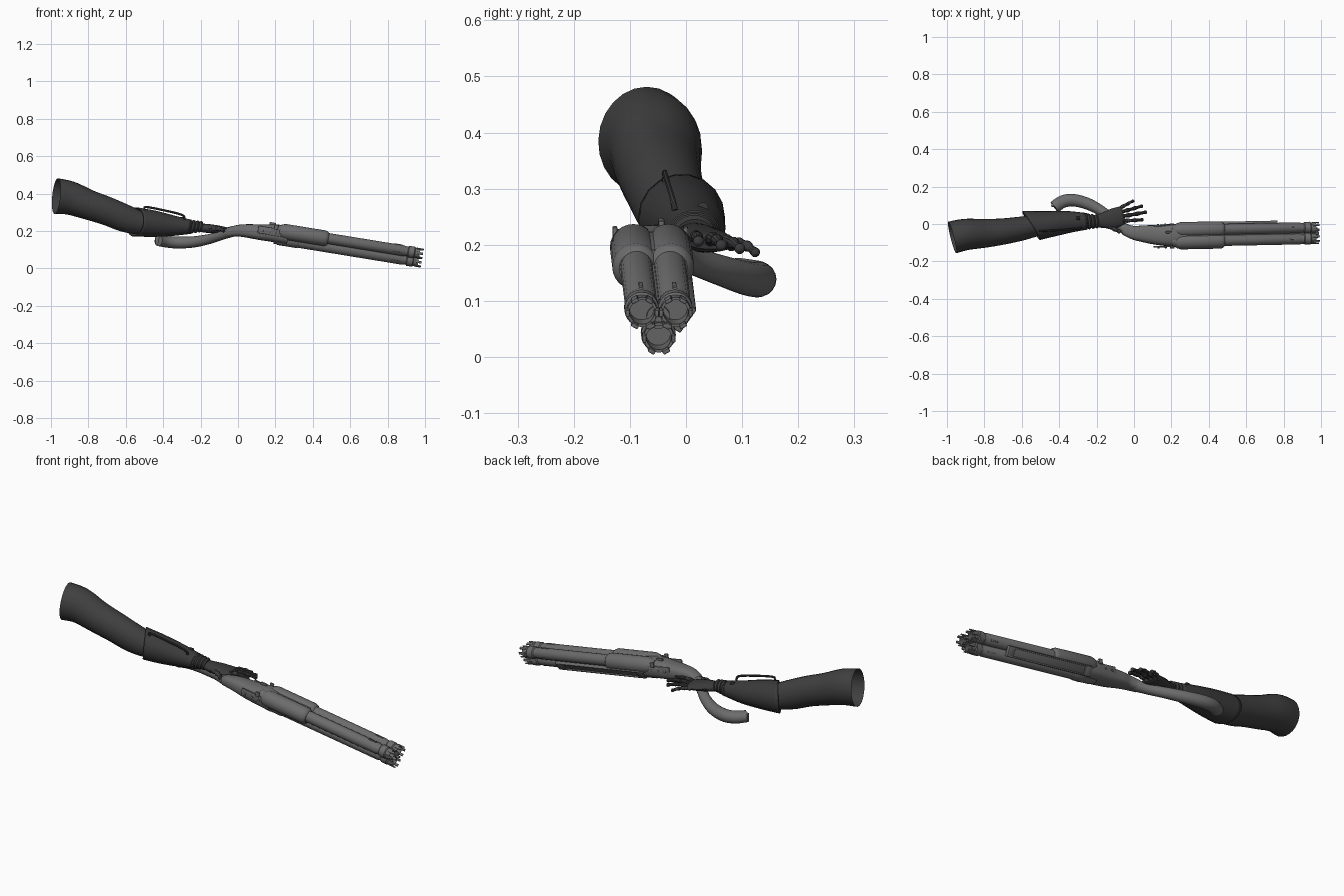
import bpy, bmesh, math
from mathutils import Vector, Matrix

old = bpy.data.objects.get("Cube")
if old:
    bpy.data.objects.remove(old, do_unlink=True)


def material(name, v):
    m = bpy.data.materials.new(name)
    m.use_nodes = True
    m.diffuse_color = (v, v, v, 1)
    m.node_tree.nodes["Principled BSDF"].inputs["Base Color"].default_value = (v, v, v, 1)
    return m


STEEL = material("gun grey", .15)
CLOTH = material("sleeve charcoal", .05)
GLOVE = material("gauntlet charcoal", .042)

# Gun frame: local x runs along the barrels, origin at the muzzle
ax = Vector((1, .02, -.163)).normalized()
side = Vector((0, 0, 1)).cross(ax).normalized()
GUN = Matrix((ax, side, ax.cross(side))).transposed().to_4x4()
GUN.translation = (.988, -.048, .061)


def finish(name, bm, mat, matrix=Matrix(), angle=35):
    bm.transform(matrix)
    bmesh.ops.recalc_face_normals(bm, faces=bm.faces)
    me = bpy.data.meshes.new(name)
    bm.to_mesh(me)
    bm.free()
    me.materials.append(mat)
    me.shade_smooth()
    me.set_sharp_from_angle(angle=math.radians(angle))
    ob = bpy.data.objects.new(name, me)
    bpy.context.collection.objects.link(ob)
    return ob


def skin(bm, rings, close=True):
    n = len(rings[0])
    for a, b in zip(rings, rings[1:]):
        for i in range(n):
            bm.faces.new((a[i], a[(i + 1) % n], b[(i + 1) % n], b[i]))
    if close:
        bm.faces.new(rings[0])
        bm.faces.new(rings[-1])


def spline(p, steps):
    p = [Vector(q) for q in p]
    out = []
    for i in range(len(p) - 1):
        a, b, c, d = p[max(i - 1, 0)], p[i], p[i + 1], p[min(i + 2, len(p) - 1)]
        for k in range(steps):
            t = k / steps
            out.append(b + (c - a) * (t / 2) + (a * 2 - b * 5 + c * 4 - d) * (t * t / 2)
                       + (b * 3 - a - c * 3 + d) * (t ** 3 / 2))
    return out + [p[-1]]


def loft(name, sections, mat, sides=20, steps=4, close=True, square=1, shear=0):
    """Sections are (x, y, z, half width, half height) along a smooth path."""
    pts = spline(sections, steps)
    bm = bmesh.new()
    rings = []
    for i, p in enumerate(pts):
        c = Vector(p[:3])
        t = Vector(pts[min(i + 1, len(pts) - 1)][:3]) - Vector(pts[max(i - 1, 0)][:3])
        t.normalize()
        u = Vector((0, 0, 1)).cross(t).normalized()
        w = t.cross(u)
        fade = shear * (1 - i / (len(pts) - 1))
        ring = []
        for k in range(sides):
            a = math.tau * k / sides
            ca, sa = math.cos(a), math.sin(a)
            ca = math.copysign(abs(ca) ** square, ca)
            sa = math.copysign(abs(sa) ** square, sa)
            v = c + u * (p[3] * ca) + w * (p[4] * sa)
            v.x -= fade * (v.y - c.y)
            ring.append(bm.verts.new(v))
        rings.append(ring)
    skin(bm, rings, close)
    return finish(name, bm, mat)


def lathe(name, profile, mat, matrix, sides=24):
    bm = bmesh.new()
    rings = [[bm.verts.new((s, r * math.cos(math.tau * k / sides), r * math.sin(math.tau * k / sides)))
              for k in range(sides)] for s, r in profile]
    skin(bm, rings)
    return finish(name, bm, mat, matrix)


def box(name, centre, size, mat, matrix=GUN, roll=0, bevel=.003):
    bm = bmesh.new()
    bmesh.ops.create_cube(bm, size=1)
    bm.transform(Matrix.Diagonal((*size, 1)))
    if bevel:
        bmesh.ops.bevel(bm, geom=bm.edges[:], offset=bevel, segments=2, affect='EDGES', profile=.5)
    spin = Matrix.Rotation(roll, 4, 'X')
    return finish(name, bm, mat, matrix @ Matrix.Translation(centre) @ spin)


# Three barrels with collars, shallow bores and toothed crowns
tube = [(-.8, .029), (-.105, .029), (-.1, .026), (-.085, .026), (-.08, .031), (-.05, .031),
        (-.045, .027), (-.02, .027), (-.02, .022), (-.07, .022)]
places = {"left_barrel": (.03, .016), "right_barrel": (-.03, .016), "lower_barrel": (0, -.03)}
for name, (y, z) in places.items():
    at = GUN @ Matrix.Translation((0, y, z))
    lathe(name, tube, STEEL, at)
    for k in range(6):
        turn = at @ Matrix.Rotation(math.tau * (k + .5) / 6, 4, 'X')
        box(name + "_tooth", (-.02, 0, .026), (.036, .013, .007), STEEL, turn, bevel=.002)
    for k in range(3):
        turn = at @ Matrix.Rotation(math.tau * k / 3, 4, 'X')
        box(name + "_slot_rib", (-.14, 0, .029), (.045, .007, .005), STEEL, turn, bevel=.001)

# Core between the barrels, with a pin at the muzzle
lathe("barrel_core", [(-.8, .021), (-.06, .021)], STEEL, GUN)
lathe("muzzle_pin", [(-.06, .006), (-.03, .006)], STEEL, GUN, 12)

# Sleeves of the handguard wrapped around the upper barrels
sleeve = [(-.79, .022), (-.77, .036), (-.75, .042), (-.535, .042), (-.522, .038), (-.515, .03)]
for name, y in (("left_handguard", .031), ("right_handguard", -.031)):
    lathe(name, sleeve, STEEL, GUN @ Matrix.Translation((0, y, .014)))
box("handguard_bridge", (-.645, 0, .02), (.23, .06, .05), STEEL)
lathe("lower_handguard", [(-.8, .02), (-.78, .034), (-.68, .034), (-.66, .029)], STEEL,
      GUN @ Matrix.Translation((0, 0, -.028)))

# Long framed panel under the left side
tilt = math.radians(55)
box("side_panel", (-.48, .047, -.026), (.52, .05, .012), STEEL, roll=tilt)
for k in (-1, 1):
    y, z = .05 + k * .0125, -.029 + k * .018
    box("panel_rail", (-.48, y, z), (.52, .008, .017), STEEL, roll=tilt)
    box("panel_end", (-.48 + k * .24, .05, -.029), (.04, .045, .017), STEEL, roll=tilt)

# Receiver flowing into the curved stock
loft("receiver", [(.27, -.061, .175, .06, .05), (.2, -.06, .187, .06, .048), (.12, -.058, .193, .053, .042),
                  (.05, -.052, .2, .045, .036), (0, -.047, .201, .037, .031), (-.05, -.03, .192, .03, .026)],
     STEEL, square=.75)
loft("curved_stock", [(-.03, -.038, .196, .032, .028), (-.09, .002, .176, .026, .025),
                      (-.16, .06, .155, .027, .027), (-.24, .105, .141, .031, .03),
                      (-.32, .127, .138, .033, .032), (-.38, .12, .142, .034, .031),
                      (-.425, .09, .148, .034, .029)], STEEL)
box("butt_plate", (-.415, .1, .147), (.055, .02, .05), STEEL, Matrix(), bevel=.008)

# Lock plates, screws, hammers and the underside plate
for k in (-1, 1):
    box("lock_plate", (-.83, k * .056, .004), (.13, .008, .04), STEEL)
    box("hammer", (-.8, k * .063, .03), (.022, .009, .026), STEEL)
    for s in (-.87, -.83, -.79):
        turn = GUN @ Matrix.Translation((s, k * .058, 0)) @ Matrix.Rotation(k * math.pi / 2, 4, 'Z')
        lathe("lock_screw", [(0, .006), (.006, .006), (.008, .003)], STEEL, turn, 10)
box("top_lever", (-.82, .02, .046), (.035, .011, .014), STEEL)
box("underside_plate", (-.86, 0, -.043), (.13, .035, .01), STEEL)

# Sleeved arm, open at the shoulder
arm = loft("sleeved_arm", [(-.972, -.072, .386, .087, .096), (-.9, -.056, .376, .084, .09),
                           (-.8, -.05, .34, .077, .08), (-.7, -.04, .306, .07, .076),
                           (-.6, -.024, .266, .064, .073), (-.5, -.005, .24, .056, .06),
                           (-.3, .012, .225, .036, .038)], CLOTH, sides=24, close=False)

# Flared gauntlet with a raised strap
gauntlet = loft("gauntlet", [(-.55, -.008, .248, .078, .079), (-.45, .002, .238, .068, .071),
                             (-.35, .012, .228, .058, .056), (-.25, .014, .222, .044, .038)],
                GLOVE, sides=18, close=False, shear=.5)
wall = gauntlet.modifiers.new("wall", 'SOLIDIFY')
wall.thickness = .006
loft("gauntlet_strap", [(-.5, -.038, .31, .005, .006), (-.495, -.038, .328, .005, .006),
                        (-.4, -.033, .311, .005, .006), (-.3, -.025, .286, .005, .006),
                        (-.285, -.02, .262, .005, .006)], GLOVE, sides=8)
for x in (-.5, -.3):
    lathe("gauntlet_stud", [(-.01, .01), (.01, .01)], GLOVE,
          Matrix.Translation((x, .03, .285 if x < -.4 else .266)), 10)

# Stacked wrist rings
for i in range(4):
    x, r = -.262 + i * .02, .047 - i * .003
    loft("wrist_ring", [(x - .009, .013, .224, r - .006, r - .012), (x, .014, .222, r, r - .006),
                        (x + .009, .015, .22, r - .006, r - .012)], GLOVE, sides=18, steps=2)

# Open hand with jointed fingers
loft("palm", [(-.21, .015, .218, .03, .022), (-.16, .02, .213, .043, .024), (-.11, .03, .208, .053, .022),
              (-.07, .044, .204, .05, .017), (-.055, .048, .202, .044, .01)], GLOVE, sides=16)


def finger(name, base, tip, r):
    a, b = Vector(base), Vector(tip)
    cuts = []
    for i in range(10):
        t = i / 9
        c = a.lerp(b, t)
        c.z += .008 * math.sin(math.pi * t)
        rad = r * (1 - .25 * t) * (1.15 if i % 3 == 0 else .88)
        cuts.append((*c, rad, rad))
    x, y, z = b + (b - a).normalized() * .005
    loft(name, cuts + [(x, y, z, r / 3, r / 3)], GLOVE, sides=10, steps=2)


finger("little_finger", (-.085, .08, .2), (-.004, .124, .186), .0105)
finger("ring_finger", (-.075, .062, .203), (.043, .096, .193), .0115)
finger("middle_finger", (-.07, .04, .206), (.064, .063, .199), .012)
finger("index_finger", (-.075, .016, .207), (.046, .022, .206), .0115)
finger("thumb", (-.16, .0, .205), (-.075, -.042, .203), .0135)
